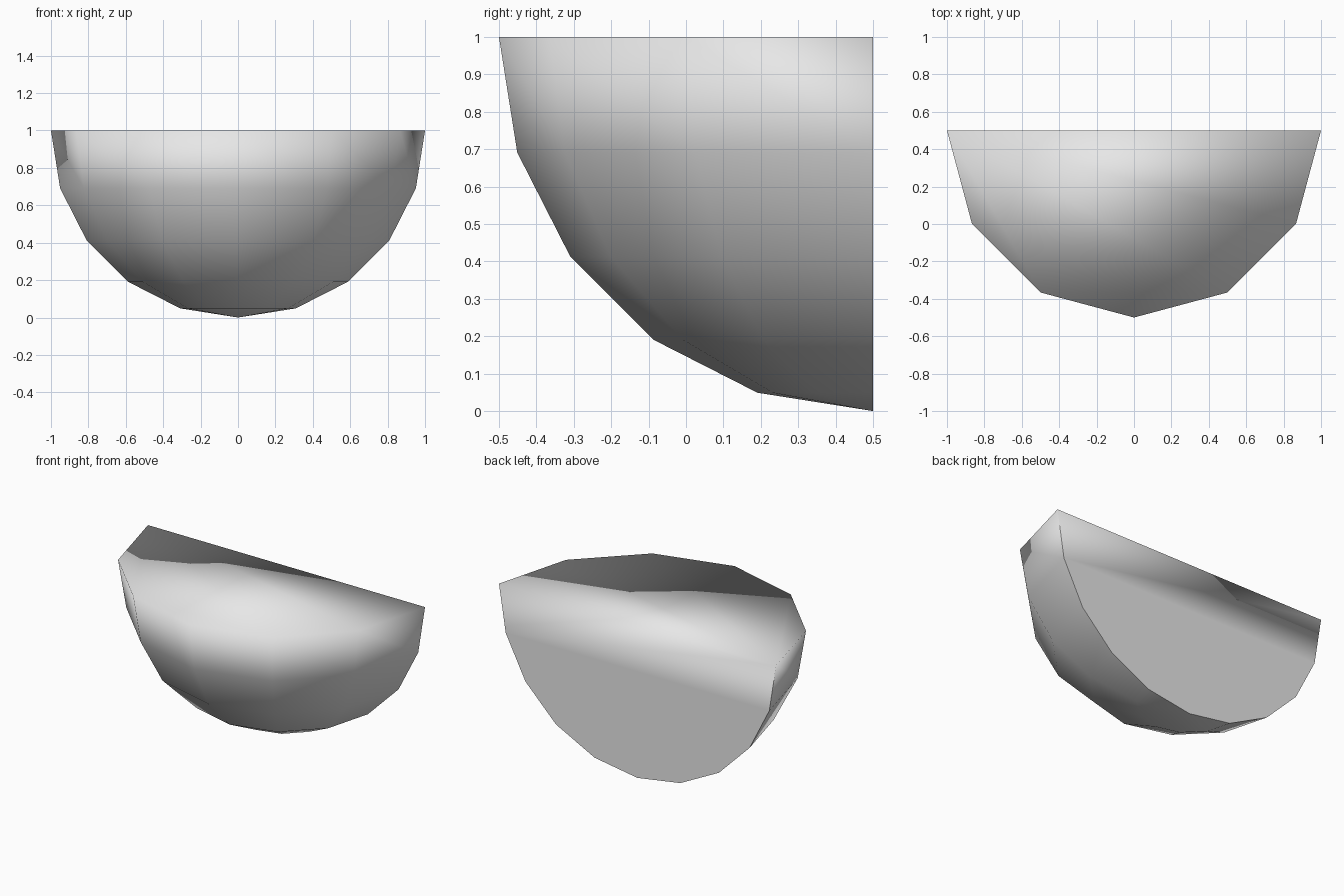
import bpy, bmesh, math
from mathutils import Vector

cube = bpy.data.objects.get("Cube")
if cube:
    bpy.data.objects.remove(cube, do_unlink=True)

BANDS, STEPS = 5, 6
centre = Vector((0, 0.5, 1))

grey = bpy.data.materials.new("light_grey")
grey.use_nodes = True
grey.diffuse_color = (0.8, 0.8, 0.8, 1)
grey.node_tree.nodes["Principled BSDF"].inputs["Base Color"].default_value = (0.8, 0.8, 0.8, 1)

# Rounded shell: a quarter arc swept half way round the vertical axis
bm = bmesh.new()
arc = []
for i in range(BANDS + 1):
    a = math.pi / 2 * i / BANDS
    arc.append(bm.verts.new(centre + Vector((math.sin(a), 0, -math.cos(a)))))
edges = [bm.edges.new(pair) for pair in zip(arc, arc[1:])]
bmesh.ops.spin(bm, geom=arc + edges, cent=centre, axis=(0, 0, 1),
               angle=-math.pi, steps=STEPS)
bmesh.ops.remove_doubles(bm, verts=bm.verts[:], dist=0.0001)

# Flat top and flat back
top = [v for v in bm.verts if abs(v.co.z - centre.z) < 0.001]
top.sort(key=lambda v: math.atan2(centre.y - v.co.y + 0.0001, v.co.x))
back = [v for v in bm.verts if abs(v.co.y - centre.y) < 0.001]
back.sort(key=lambda v: math.atan2(centre.z - v.co.z + 0.0001, v.co.x))
top_face = bm.faces.new(top)
back_face = bm.faces.new(back)
bmesh.ops.recalc_face_normals(bm, faces=bm.faces[:])

# Smooth everywhere except the curved rim of the back
for f in bm.faces:
    f.smooth = True
for e in back_face.edges:
    e.smooth = top_face in e.link_faces

mesh = bpy.data.meshes.new("quarter_sphere")
bm.to_mesh(mesh)
bm.free()
mesh.materials.append(grey)
bpy.context.collection.objects.link(bpy.data.objects.new("quarter_sphere", mesh))
